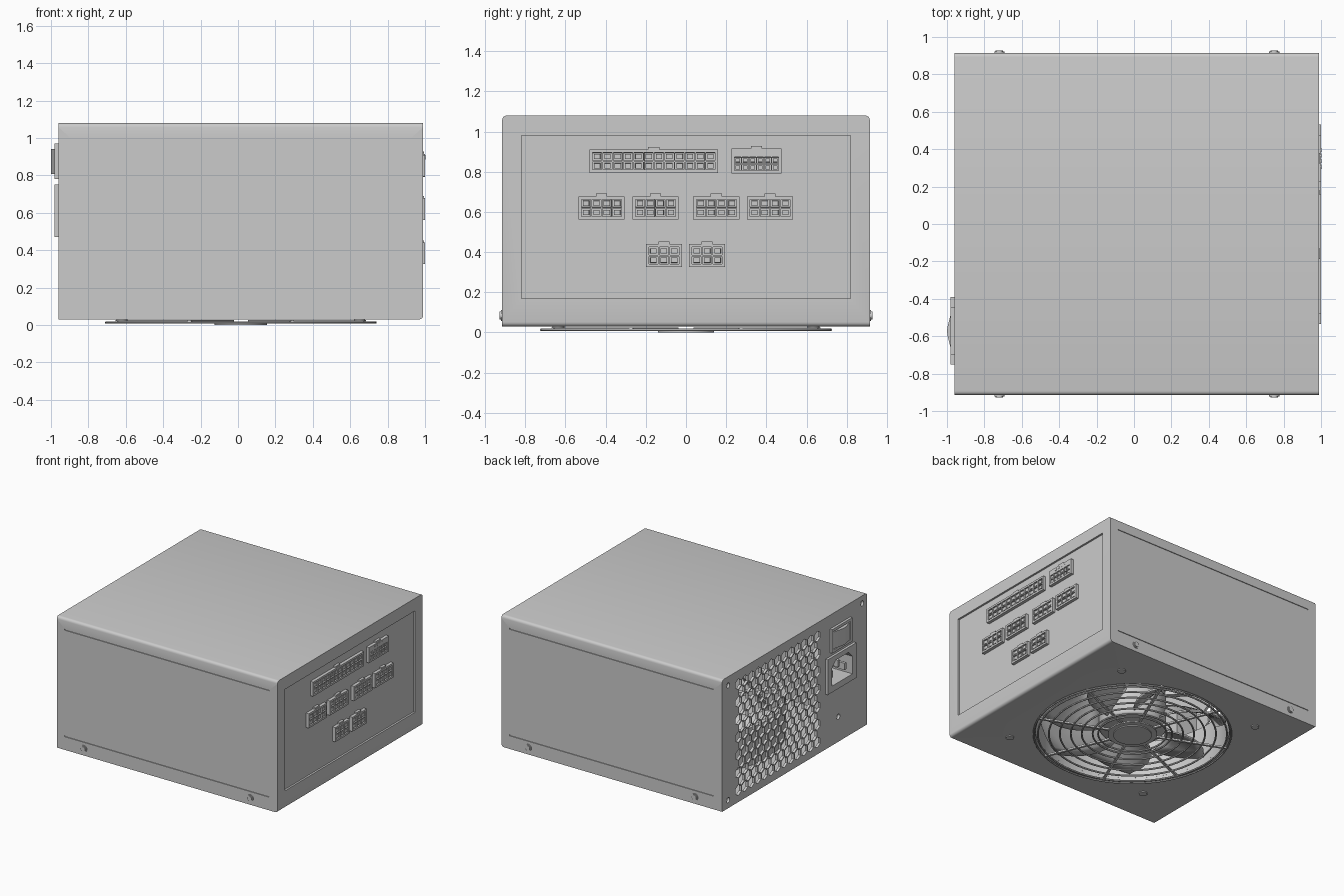
import bpy, bmesh
from math import sin, cos, pi, radians
from mathutils import Matrix, Vector

if "Cube" in bpy.data.objects:
    bpy.data.objects.remove(bpy.data.objects["Cube"])

CX = 0.015  # fan centre along x


def finish(bm, name, smooth=True, fix=True):
    if fix:
        bmesh.ops.recalc_face_normals(bm, faces=bm.faces)
    me = bpy.data.meshes.new(name)
    bm.to_mesh(me)
    bm.free()
    ob = bpy.data.objects.new(name, me)
    bpy.context.collection.objects.link(ob)
    bpy.ops.object.select_all(action='DESELECT')
    ob.select_set(True)
    bpy.context.view_layer.objects.active = ob
    if smooth:
        bpy.ops.object.shade_smooth_by_angle(angle=radians(35))
    return ob


def add_box(bm, lo, hi):
    lo, hi = Vector(lo), Vector(hi)
    m = Matrix.Translation((lo + hi) / 2) @ Matrix.Diagonal((*(hi - lo), 1))
    return bmesh.ops.create_cube(bm, size=1, matrix=m)['verts']


def add_prism(bm, pts, vec):
    f = bm.faces.new([bm.verts.new(p) for p in pts])
    r = bmesh.ops.extrude_face_region(bm, geom=[f], use_keep_orig=True)
    vs = [g for g in r['geom'] if isinstance(g, bmesh.types.BMVert)]
    bmesh.ops.translate(bm, verts=vs, vec=vec)


def circle(c, r, n, axis, phase=0):
    out = []
    for i in range(n):
        a = phase + 2 * pi * i / n
        u, v = r * cos(a), r * sin(a)
        d = {'x': (0, u, v), 'y': (u, 0, v), 'z': (u, v, 0)}[axis]
        out.append(Vector(c) + Vector(d))
    return out


def add_lathe(bm, prof, n=64):
    rings = [[bm.verts.new((CX + r * cos(2 * pi * i / n), r * sin(2 * pi * i / n), z)) for r, z in prof]
             for i in range(n)]
    k = len(prof)
    for i in range(n):
        a, b = rings[i], rings[(i + 1) % n]
        for j in range(k):
            bm.faces.new((a[j], b[j], b[(j + 1) % k], a[(j + 1) % k]))


def cut(ob, cutter):
    m = ob.modifiers.new('cut', 'BOOLEAN')
    m.operation, m.solver, m.object = 'DIFFERENCE', 'EXACT', cutter
    bpy.ops.object.select_all(action='DESELECT')
    ob.select_set(True)
    bpy.context.view_layer.objects.active = ob
    bpy.ops.object.modifier_apply(modifier='cut')
    bpy.data.objects.remove(cutter, do_unlink=True)
    bpy.ops.object.shade_smooth_by_angle(angle=radians(35))


# casing: hollow box with folded, rounded edges
bm = bmesh.new()
add_box(bm, (-0.96, -0.915, 0.03), (0.99, 0.915, 1.08))
fold = []
for e in bm.edges:
    c = (e.verts[0].co + e.verts[1].co) / 2
    if (c.z > 1 and abs(c.x) < 0.1) or (c.z < 0.1 and c.x > 0.9):
        fold.append(e)
bmesh.ops.bevel(bm, geom=fold, offset=0.022, segments=4, profile=0.5, affect='EDGES')
bmesh.ops.recalc_face_normals(bm, faces=bm.faces)
inner = add_box(bm, (-0.94, -0.892, 0.05), (0.95, 0.892, 1.058))
bmesh.ops.reverse_faces(bm, faces=list({f for v in inner for f in v.link_faces}))
casing = finish(bm, 'casing', fix=False)

# casing openings: honeycomb, fan hole, connector recess, socket hole, screw holes, side grooves
bm = bmesh.new()
for row in range(13):
    for col in range(13 - row % 2):
        c = (-1.0, 0.71 - 0.083 * col - 0.0415 * (row % 2), 0.125 + 0.0705 * row)
        add_prism(bm, circle(c, 0.0415, 6, 'x', pi / 2), (0.08, 0, 0))
add_prism(bm, circle((CX, 0, 0), 0.705, 72, 'z'), (0, 0, 0.06))
add_box(bm, (0.975, -0.82, 0.17), (1.05, 0.82, 0.98))
add_box(bm, (-1.0, -0.73, 0.49), (-0.92, -0.41, 0.73))
for y, z in ((0.84, 1.01), (-0.85, 1.02), (-0.55, 0.23), (0.84, 0.095)):
    add_prism(bm, circle((-1.0, y, z), 0.021, 16, 'x'), (0.08, 0, 0))
for s in (-1, 1):
    for z in (0.14, 0.99):
        add_box(bm, (-0.89, s * 0.915 - 0.006, z - 0.005), (0.92, s * 0.915 + 0.006, z + 0.005))
cut(casing, finish(bm, 'casing_cutter', False))

# casing screws on the sides and under the fan corners
bm = bmesh.new()
for x in (-0.72, 0.75):
    for s in (-1, 1):
        add_prism(bm, circle((x, s * 0.90, 0.085), 0.027, 20, 'y'), (0, s * 0.022, 0))
        add_prism(bm, circle((x, s * 0.92, 0.085), 0.020, 20, 'y'), (0, s * 0.008, 0))
for sx in (-1, 1):
    for sy in (-1, 1):
        c = (CX + sx * 0.635, sy * 0.635, 0.022)
        add_prism(bm, circle(c, 0.03, 20, 'z'), (0, 0, 0.015))
finish(bm, 'screws')

# fan grille: concentric wires, spokes and centre plate
bm = bmesh.new()
for r in (0.72, 0.69, 0.61, 0.53, 0.45, 0.37, 0.29, 0.25):
    add_lathe(bm, [(r + 0.007 * cos(k * pi / 3), 0.013 + 0.007 * sin(k * pi / 3)) for k in range(6)])
for i in range(8):
    a = 2 * pi * (i + 0.5) / 8
    vs = add_box(bm, (0.12, -0.009, 0.012), (0.72, 0.009, 0.026))
    bmesh.ops.transform(bm, verts=vs, matrix=Matrix.Translation((CX, 0, 0)) @ Matrix.Rotation(a, 4, 'Z'))
add_prism(bm, circle((CX, 0, 0.0), 0.14, 48, 'z'), (0, 0, 0.008))
add_prism(bm, circle((CX, 0, 0.008), 0.18, 48, 'z'), (0, 0, 0.010))
finish(bm, 'fan_grille')

# fan frame: duct, struts and motor mount
bm = bmesh.new()
add_lathe(bm, [(0.705, 0.05), (0.735, 0.05), (0.735, 0.35), (0.705, 0.35)])
for i in range(4):
    vs = add_box(bm, (0.2, -0.02, 0.32), (0.715, 0.02, 0.35))
    bmesh.ops.transform(bm, verts=vs, matrix=Matrix.Translation((CX, 0, 0)) @ Matrix.Rotation(pi / 4 + i * pi / 2, 4, 'Z'))
add_prism(bm, circle((CX, 0, 0.31), 0.24, 48, 'z'), (0, 0, 0.04))
finish(bm, 'fan_frame')

# fan rotor hub
bm = bmesh.new()
add_prism(bm, circle((CX, 0, 0.05), 0.245, 48, 'z'), (0, 0, 0.25))
rim = [e for e in bm.edges if all(v.co.z < 0.06 for v in e.verts)]
bmesh.ops.bevel(bm, geom=rim, offset=0.02, segments=3, profile=0.5, affect='EDGES')
finish(bm, 'fan_hub')

# swept, pitched fan blades
bm = bmesh.new()
for b in range(7):
    grid = []
    for i in range(7):
        t = i / 6
        r = 0.235 + 0.45 * t
        row = []
        for j in range(6):
            s = j / 5
            a = 2 * pi * b / 7 + 0.45 * t * t + 0.66 * s
            row.append(bm.verts.new((CX + r * cos(a), r * sin(a), 0.08 + 0.18 * s ** 1.2)))
        grid.append(row)
    for i in range(6):
        for j in range(5):
            bm.faces.new((grid[i][j], grid[i + 1][j], grid[i + 1][j + 1], grid[i][j + 1]))
blades = finish(bm, 'fan_blades')
blades.modifiers.new('thickness', 'SOLIDIFY').thickness = 0.012


def connector(name, y0, y1, z0, z1, cols, ztop=None):
    """Modular output: housing with a grid of sunken sockets, each with a square pin."""
    m, x = 0.012, 1.0
    ztop = ztop or z1 - m
    ys = [y0] + [y0 + m + (y1 - y0 - 2 * m) * i / cols for i in range(cols + 1)] + [y1]
    zs = [z0, z0 + m, (z0 + m + ztop) / 2, ztop, z1]
    bm = bmesh.new()
    v = [[bm.verts.new((x, y, z)) for z in zs] for y in ys]
    cells = []
    for i in range(len(ys) - 1):
        for j in range(4):
            f = bm.faces.new((v[i][j], v[i + 1][j], v[i + 1][j + 1], v[i][j + 1]))
            if 0 < i < len(ys) - 2 and j in (1, 2):
                cells.append(f)
    edge = [e for e in bm.edges if e.is_boundary]
    r = bmesh.ops.extrude_edge_only(bm, edges=edge)
    bmesh.ops.translate(bm, verts=[g for g in r['geom'] if isinstance(g, bmesh.types.BMVert)], vec=(-0.03, 0, 0))
    w = min((y1 - y0 - 2 * m) / cols, zs[2] - zs[1])
    bm.normal_update()
    for th, dp in ((0.1, 0), (0.01, -0.02), (0.2, 0), (0.01, 0.016)):
        bmesh.ops.inset_individual(bm, faces=cells, thickness=th * w, depth=dp)
    # locking tab
    c = (y0 + y1) / 2
    add_box(bm, (0.97, c - 0.028, z1 - 0.002), (0.995, c + 0.028, z1 + 0.013))
    if ztop < z1 - 0.02:
        for k in range(4):
            p = (x - 0.002, c + (k - 1.5) * 0.03, z1 - 0.018)
            add_prism(bm, circle(p, 0.011, 8, 'x'), (0.004, 0, 0))
    finish(bm, name, False)


connector('connector_main', -0.48, 0.16, 0.795, 0.91, 12)
connector('connector_signal', 0.227, 0.475, 0.792, 0.915, 6, 0.875)
for i, y in enumerate((-0.535, -0.267, 0.036, 0.303)):
    connector(f'connector_eight_pin_{i + 1}', y, y + 0.23, 0.562, 0.678, 4)
for i, y in enumerate((-0.2, 0.015)):
    connector(f'connector_six_pin_{i + 1}', y, y + 0.18, 0.325, 0.44, 3)

# mains inlet: flange and housing with a chamfered cavity
bm = bmesh.new()
add_box(bm, (-0.98, -0.75, 0.47), (-0.955, -0.39, 0.75))
inlet = finish(bm, 'mains_inlet_flange')
mouth = [(-0.70, 0.52), (-0.44, 0.52), (-0.44, 0.66), (-0.49, 0.71), (-0.65, 0.71), (-0.70, 0.66)]
bm = bmesh.new()
add_prism(bm, [(-1.0, y, z) for y, z in mouth], (0.1, 0, 0))
cut(inlet, finish(bm, 'mouth_cutter', False))
bm = bmesh.new()
add_box(bm, (-0.957, -0.725, 0.495), (-0.76, -0.415, 0.725))
housing = finish(bm, 'mains_inlet_housing')
bm = bmesh.new()
add_prism(bm, [(-1.0, y, z) for y, z in mouth], (0.22, 0, 0))
cut(housing, finish(bm, 'cavity_cutter', False))

# mains pins
bm = bmesh.new()
for y, z in ((-0.57, 0.645), (-0.655, 0.59), (-0.485, 0.59)):
    add_box(bm, (-0.95, y - 0.011, z - 0.027), (-0.77, y + 0.011, z + 0.027))
finish(bm, 'mains_pins')

# power switch: frame with four rails and a ridged rocker
bm = bmesh.new()
y0, y1, z0, z1, w = -0.70, -0.445, 0.78, 0.97, 0.022
for a, b in (((y0, z0), (y1, z0 + w)), ((y0, z1 - w), (y1, z1)),
             ((y0, z0 + w), (y0 + w, z1 - w)), ((y1 - w, z0 + w), (y1, z1 - w))):
    add_box(bm, (-0.98, *a), (-0.955, *b))
finish(bm, 'switch_frame')
bm = bmesh.new()
add_prism(bm, [(x, y, 0.808) for y, x in ((-0.672, -0.955), (-0.672, -0.978), (-0.60, -0.996), (-0.572, -1.0),
                                         (-0.545, -0.996), (-0.473, -0.978), (-0.473, -0.955))], (0, 0, 0.134))
finish(bm, 'switch_rocker')
